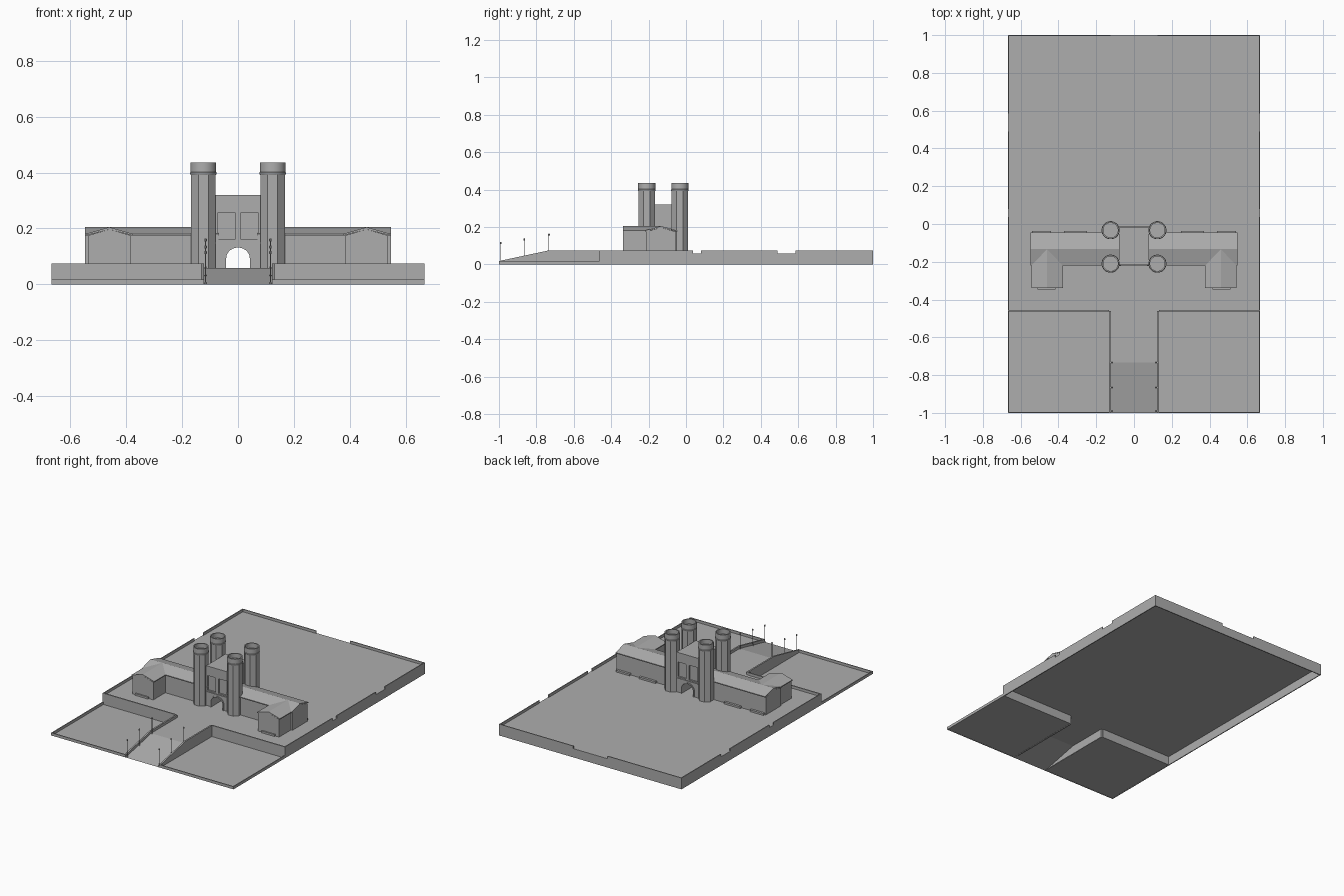
import bpy, bmesh, math
from mathutils import Vector

cube = bpy.data.objects.get("Cube")
if cube:
    bpy.data.objects.remove(cube, do_unlink=True)

STONE = (0.42, 0.42, 0.42, 1)
stone = bpy.data.materials.new("grey_stone")
stone.use_nodes = True
stone.diffuse_color = STONE
stone.node_tree.nodes["Principled BSDF"].inputs["Base Color"].default_value = STONE


def finish(name, bm):
    bmesh.ops.recalc_face_normals(bm, faces=bm.faces)
    mesh = bpy.data.meshes.new(name)
    bm.to_mesh(mesh)
    bm.free()
    mesh.materials.append(stone)
    ob = bpy.data.objects.new(name, mesh)
    bpy.context.collection.objects.link(ob)
    return ob


def prism(name, profile, axis, a, b):
    """Extrude a profile from a to b; (y, z) points for axis x, (x, z) for axis y, (x, y) for axis z."""
    def place(p, d):
        return {"x": (d, p[0], p[1]), "y": (p[0], d, p[1]), "z": (p[0], p[1], d)}[axis]
    bm = bmesh.new()
    face = bm.faces.new([bm.verts.new(place(p, a)) for p in profile])
    ext = bmesh.ops.extrude_face_region(bm, geom=[face], use_keep_orig=True)
    shift = Vector(place((0, 0), b)) - Vector(place((0, 0), a))
    bmesh.ops.translate(bm, vec=shift, verts=[g for g in ext["geom"] if isinstance(g, bmesh.types.BMVert)])
    return finish(name, bm)


def box(name, x0, x1, y0, y1, z0, z1):
    return prism(name, [(x0, y0), (x1, y0), (x1, y1), (x0, y1)], "z", z0, z1)


def sheet(name, *corners):
    bm = bmesh.new()
    bm.faces.new([bm.verts.new(c) for c in corners])
    return finish(name, bm)


def lathe(name, profile, sides, x, y, smooth=False):
    """Spin (radius, z) points into a tower with flat sides facing the axes."""
    bm = bmesh.new()
    rings = []
    for r, z in profile:
        angles = [(i + 0.5) * math.tau / sides for i in range(sides)]
        rings.append([bm.verts.new((x + r * math.cos(t), y + r * math.sin(t), z)) for t in angles])
    for low, high in zip(rings, rings[1:]):
        for i in range(sides):
            j = (i + 1) % sides
            bm.faces.new((low[i], low[j], high[j], high[i]))
    bm.faces.new(rings[0])
    bm.faces.new(rings[-1])
    ob = finish(name, bm)
    if smooth:
        bpy.ops.object.select_all(action="DESELECT")
        ob.select_set(True)
        bpy.context.view_layer.objects.active = ob
        bpy.ops.object.shade_smooth_by_angle(angle=math.radians(35))
    return ob


W, FLOOR, RAIL, CURB = 0.667, 0.058, 0.075, 0.018
STEP, RAMP_TOP, LANE, T = -0.46, -0.733, 0.132, 0.006

# Raised terrace, hollow underneath
sheet("terrace_floor", (-W, STEP, FLOOR), (W, STEP, FLOOR), (W, 1, FLOOR), (-W, 1, FLOOR))
box("back_wall", -W, W, 1 - T, 1, 0, FLOOR)
for s in (-1, 1):
    side = "left" if s > 0 else "right"
    box(side + "_terrace_wall", s * (W - T), s * W, STEP, 1, 0, FLOOR)
    box(side + "_front_wall", s * LANE, s * W, STEP - 0.002, STEP + T, 0, RAIL)
    box(side + "_back_parapet", s * 0.125, s * W, 1 - T, 1, FLOOR, RAIL)
    for y0, y1 in ((STEP, 0.037), (0.08, 0.49), (0.585, 1)):
        box(side + "_parapet", s * (W - T), s * W, y0, y1, FLOOR, RAIL)
    # Low lawns with curbs
    sheet(side + "_lawn", (s * 0.12, -1, 0.001), (s * W, -1, 0.001), (s * W, STEP, 0.001), (s * 0.12, STEP, 0.001))
    box(side + "_front_curb", s * LANE, s * W, -1, -1 + T, 0, CURB)
    box(side + "_side_curb", s * (W - T), s * W, -1, STEP, 0, CURB)
    # Sloping walls beside the ramp
    prism(side + "_ramp_wall", [(-1, 0), (STEP, 0), (STEP, RAIL), (RAMP_TOP, RAIL), (-1, CURB)],
          "x", s * 0.122, s * LANE)
    # Lamp posts
    for y, top in ((-0.99, 0.12), (-0.865, 0.14), (RAMP_TOP, 0.165)):
        base = FLOOR * (y + 1) / (RAMP_TOP + 1)
        lathe(side + "_lamp", [(0.004, base), (0.002, base + 0.01), (0.002, top - 0.012), (0.005, top - 0.009),
                               (0.005, top - 0.003), (0.002, top)], 8, s * 0.116, y)

# Ramp and approach
sheet("ramp", (-LANE, -1, 0), (LANE, -1, 0), (LANE, RAMP_TOP, FLOOR), (-LANE, RAMP_TOP, FLOOR))
sheet("approach", (-LANE, RAMP_TOP, FLOOR), (LANE, RAMP_TOP, FLOOR), (LANE, STEP, FLOOR), (-LANE, STEP, FLOOR))


# Gatehouse with an arched passage
def arch(r, spring):
    curve = [(r * math.cos(math.pi * i / 14), spring + 0.9 * r * math.sin(math.pi * i / 14)) for i in range(15)]
    return [(r, FLOOR)] + curve + [(-r, FLOOR)]


def ring(outer, inner):
    return outer + inner[::-1]


GATE = 0.08
TOP = 0.32
opening = arch(0.042, 0.094)
prism("gatehouse", ring([(GATE, FLOOR), (GATE, TOP), (-GATE, TOP), (-GATE, FLOOR)], opening), "y", -0.208, -0.027)
for label, y0, y1, proud in (("front", -0.218, -0.208, -0.222), ("back", -0.027, -0.017, -0.013)):
    prism(label + "_arch_wall", ring([(GATE, FLOOR), (GATE, 0.16), (-GATE, 0.16), (-GATE, FLOOR)], opening),
          "y", y0, y1)
    prism(label + "_arch_trim", ring(arch(0.051, 0.094), opening), "y", min(y0, proud), max(y1, proud))
    box(label + "_string_course", -GATE, GATE, min(y0, proud), max(y1, proud), 0.145, 0.152)
    box(label + "_upper_wall", -GATE, GATE, y0, y1, 0.257, TOP)
    box(label + "_window_mullion", -0.011, 0.011, y0, y1, 0.16, 0.257)
    for s in (-1, 1):
        box(label + "_window_jamb", s * 0.071, s * GATE, y0, y1, 0.16, 0.257)

# Four octagonal towers with hollow round crowns
for s in (-1, 1):
    for label, y in (("front", -0.21), ("back", -0.033)):
        x = s * 0.124
        lathe(label + "_tower", [(0.047, FLOOR), (0.047, 0.396)], 8, x, y)
        lathe(label + "_tower_crown", [(0.046, 0.392), (0.048, 0.396), (0.048, 0.4), (0.046, 0.402), (0.046, 0.435),
                                       (0.039, 0.435), (0.039, 0.404)], 24, x, y, smooth=True)


# Gabled wings and end pavilions
def gable(name, mid, half, eave, ridge, axis, a, b, over):
    """House body with a thin roof that overhangs by the given amount at the eaves."""
    prism(name + "_walls", [(mid - half, FLOOR), (mid + half, FLOOR), (mid + half, eave),
                            (mid, ridge - 0.008), (mid - half, eave)], axis, a, b)
    w = half + over
    prism(name + "_roof", [(mid - w, eave), (mid, ridge - 0.008), (mid + w, eave), (mid + w, eave + 0.006),
                           (mid, ridge), (mid - w, eave + 0.006)], axis, a, b)


for s in (-1, 1):
    side = "left" if s > 0 else "right"
    gable(side + "_wing", -0.133, 0.08, 0.175, 0.205, "x", s * 0.07, s * 0.547, 0.007)
    gable(side + "_pavilion", s * 0.46, 0.077, 0.175, 0.205, "y", -0.338, -0.133, 0.006)
    # Low steps along the walls
    box(side + "_pavilion_step", s * 0.415, s * 0.51, -0.347, -0.338, FLOOR, 0.07)
    for x0, x1 in ((0.44, 0.54), (0.25, 0.37)):
        box(side + "_wing_step", s * x0, s * x1, -0.055, -0.038, FLOOR, 0.07)
